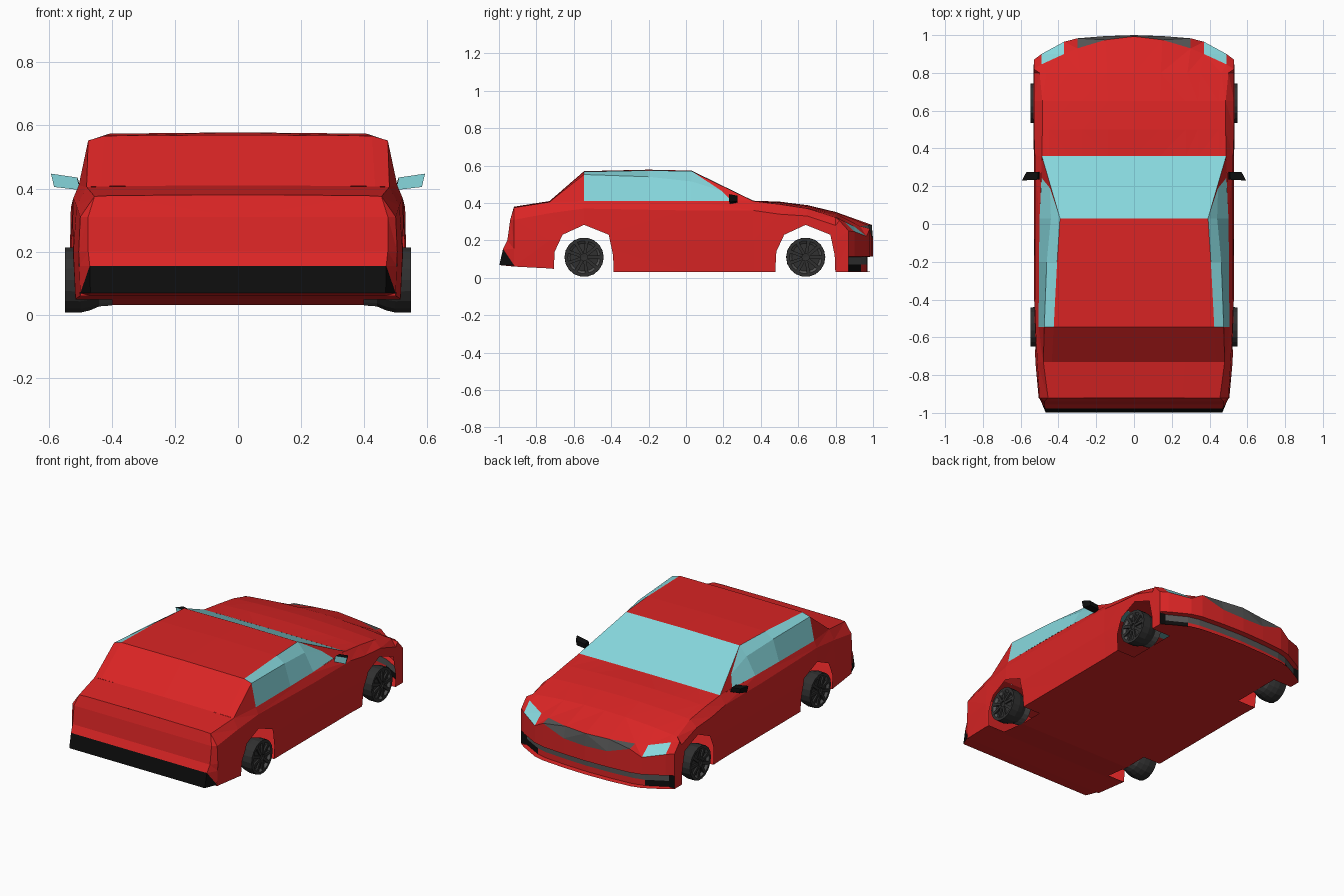
import bpy, bmesh, math
from mathutils import Vector

if "Cube" in bpy.data.objects:
    bpy.data.objects.remove(bpy.data.objects["Cube"])


def material(name, rgb):
    m = bpy.data.materials.new(name)
    m.diffuse_color = (*rgb, 1)
    m.use_nodes = True
    m.node_tree.nodes["Principled BSDF"].inputs["Base Color"].default_value = m.diffuse_color
    return m


MATS = [material("red paint", (.70, .018, .018)), material("glass teal", (.24, .68, .72)),
        material("black trim", (.004, .004, .004)), material("grille gray", (.09, .09, .09)),
        material("wheel dark", (.03, .03, .03))]
RED, TEAL, BLACK, GRAY, DARK = range(5)


def finish(bm, name, mirror=True):
    bmesh.ops.remove_doubles(bm, verts=bm.verts, dist=.0005)
    bmesh.ops.recalc_face_normals(bm, faces=bm.faces)
    me = bpy.data.meshes.new(name)
    bm.to_mesh(me)
    bm.free()
    for m in MATS:
        me.materials.append(m)
    ob = bpy.data.objects.new(name, me)
    bpy.context.collection.objects.link(ob)
    if mirror:
        mod = ob.modifiers.new("mirror", 'MIRROR')
        mod.use_clip = True
    return ob


def face(bm, pts, mat=RED):
    f = bm.faces.new([bm.verts.new(p) for p in pts])
    f.material_index = mat


def grid(bm, rows, rule=lambda r, c: RED):
    # skin rows of points; the rule gives a material, or None for a hole
    for r in range(len(rows) - 1):
        for c in range(len(rows[0]) - 1):
            mat = rule(r, c)
            if mat is not None:
                face(bm, (rows[r][c], rows[r][c + 1], rows[r + 1][c + 1], rows[r + 1][c]), mat)


# ---- body: half sections lofted from tail to nose
COL = [0, .15, .30, .37, .49, .53]
NOSE_Y = [1.0, .995, .983, .965, .90, .87]
hood_edge = list(zip(COL, [.993, .975, .93, .90, .845, .82], [.283, .281, .276, .274, .302, .306]))


def ring(y, zf, xb, xm, xu, zu, xd, zd, zt):
    fr = [c / .53 for c in COL]
    return ([(xb * f, y, zf) for f in fr] + [(xm, y, .2), (xu, y, zu)] +
            [(xd * f, y, zd + (zt - zd) * (1 - f * f)) for f in reversed(fr)])


rings = [ring(*s) for s in (
    (-.92, .06, .50, .505, .50, .31, .455, .375, .38),
    (-.73, .05, .515, .522, .512, .345, .48, .405, .41),
    (-.545, .03, .52, .528, .522, .37, .505, .41, .415),
    (.0, .03, .52, .53, .525, .36, .50, .41, .415),
    (.36, .03, .52, .53, .525, .36, .488, .41, .412),
    (.50, .03, .525, .533, .53, .34, .485, .393, .407),
    (.65, .03, .53, .533, .53, .33, .485, .37, .388),
    (.80, .03, .53, .532, .53, .28, .50, .322, .352))]
rings.append([(c, y, .03) for c, y in zip(COL, NOSE_Y)] +
             [(.53, .87, .2), (.53, .87, .25)] + hood_edge[::-1])
bm = bmesh.new()
grid(bm, rings, lambda r, c: None if 1 <= r <= 3 and c >= 8 else RED)


# nose panel: grille and headlight row, bumper, recessed intake, lip
def nose_row(z, back=0):
    zs = z if isinstance(z, list) else [z] * 6
    return [(c, y - (back if c < .5 else 0), h) for c, y, h in zip(COL, NOSE_Y, zs)]


def nose_rule(r, c):
    if r == 0:
        return (GRAY, GRAY, RED, TEAL, RED)[c]
    if r == 3:
        return GRAY if c < 4 else BLACK
    if r == 4:
        return RED if c < 3 else BLACK
    return RED


grid(bm, [hood_edge, nose_row([.207, .213, .262, .222, .247, .25]), nose_row(.115),
          nose_row(.11, .03), nose_row(.07, .03), nose_row(.034, .03), nose_row(.03)], nose_rule)

# tail panel with wrapped corners
tail = [[(0, -.92, .38), (.40, -.92, .378), (.455, -.92, .375)]]
for z, y, xi, xo in ((.31, -.94, .475, .50), (.20, -.955, .475, .505), (.155, -.978, .47, .503),
                     (.068, -.998, .468, .50), (.06, -.92, .468, .50)):
    tail.append([(0, y, z), (xi, y, z), (xo, -.92, z)])
grid(bm, tail, lambda r, c: (BLACK if c == 0 else None) if r == 3 else RED)
face(bm, (tail[3][1], tail[4][1], tail[4][2]), BLACK)
face(bm, (tail[3][1], tail[4][2], tail[3][2]), RED)

# wheel arches: slice the shell along the arch outline and drop what is inside
AXLES = (-.545, .64)
ARCH = [(-.165, -.01), (-.157, .14), (-.115, .23), (0, .283), (.132, .23), (.155, .12), (.16, -.01)]
bmesh.ops.remove_doubles(bm, verts=bm.verts, dist=.0005)
bmesh.ops.triangulate(bm, faces=bm.faces)


def slice_shell(co, no):
    bmesh.ops.bisect_plane(bm, geom=bm.verts[:] + bm.edges[:] + bm.faces[:],
                           dist=1e-5, plane_co=co, plane_no=no)


slice_shell((.40, 0, 0), (1, 0, 0))
for ay in AXLES:
    planes = []
    for (y0, z0), (y1, z1) in zip(ARCH, ARCH[1:]):
        co = Vector((0, ay + y0, z0))
        no = Vector((0, -(z1 - z0), y1 - y0)).normalized()
        planes.append((co, no))
        slice_shell(co, no)
    gone = []
    for f in bm.faces:
        c = f.calc_center_median()
        if c.x > .40 and all((c - co).dot(no) < 1e-5 for co, no in planes):
            gone.append(f)
    bmesh.ops.delete(bm, geom=gone, context='FACES')
finish(bm, "body_shell")

# ---- cabin: roof, pillars and glass
bm = bmesh.new()
ys = (-.545, -.2, .03)
bot = [(.505, ys[0], .41), (.503, ys[1], .41), (.50, ys[2], .41)]
mid = [(.475, ys[0], .552), (.462, ys[1], .54), (.44, ys[2], .515)]
top = [(.425, ys[0], .567), (.407, ys[1], .574), (.392, ys[2], .57)]
roof = [(0, ys[0], .57), (0, ys[1], .578), (0, ys[2], .573)]
grid(bm, [bot, mid, top], lambda r, c: TEAL)
grid(bm, [top, roof])
pillar, sill, cowl = (.445, .19, .465), (.49, .245, .41), (.488, .36, .41)
face(bm, (mid[2], top[2], pillar), TEAL)
face(bm, (bot[2], mid[2], pillar, sill), TEAL)
face(bm, (top[2], cowl, sill, pillar), RED)
face(bm, (roof[2], top[2], cowl, (0, .36, .412)), TEAL)
rear_in, rear_out = (.435, -.73, .407), (.48, -.73, .405)
face(bm, (roof[0], top[0], rear_in, (0, -.73, .41)), RED)
face(bm, (top[0], mid[0], rear_out, rear_in), RED)
face(bm, (mid[0], bot[0], rear_out), RED)
finish(bm, "cabin")

# ---- door mirrors: black housing, reflecting face to the rear
bm = bmesh.new()
outline = [(.50, .395), (.583, .405), (.593, .447), (.51, .435)]
back = [(x, .235 - (x - .5) * .05, z) for x, z in outline]
front = [(.5 + (x - .5) * .75, .275, .42 + (z - .42) * .7) for x, z in outline]
face(bm, back, TEAL)
face(bm, front, BLACK)
grid(bm, [back + back[:1], front + front[:1]], lambda r, c: BLACK)
finish(bm, "door_mirrors")

# ---- wheels: turned profile with raised spokes
PROFILE = [(.537, 0), (.54, .03), (.535, .075), (.548, .088), (.548, .104), (.50, .105),
           (.47, .098), (.44, .085), (.40, .082), (.40, 0)]
SIDES = 18
for name, ay in zip(("rear_wheels", "front_wheels"), AXLES):
    bm = bmesh.new()

    def at(x, r, a):
        return (x, ay + r * math.cos(a), .11 + r * math.sin(a))

    rows = [[at(x, r, 2 * math.pi * i / SIDES) for i in range(SIDES + 1)] for x, r in PROFILE]
    grid(bm, rows, lambda r, c: GRAY if r in (2, 7) else DARK)
    bmesh.ops.dissolve_degenerate(bm, edges=bm.edges, dist=1e-5)
    for k in range(9):
        a = 2 * math.pi * k / 9
        flat = [at(.537, .02, a - .4), at(.537, .09, a - .1), at(.537, .09, a + .1), at(.537, .02, a + .4)]
        cap = [(.548, p[1], p[2]) for p in flat]
        face(bm, cap, DARK)
        grid(bm, [flat + flat[:1], cap + cap[:1]], lambda r, c: DARK)
    ob = finish(bm, name)
    ob.modifiers["mirror"].use_clip = False
